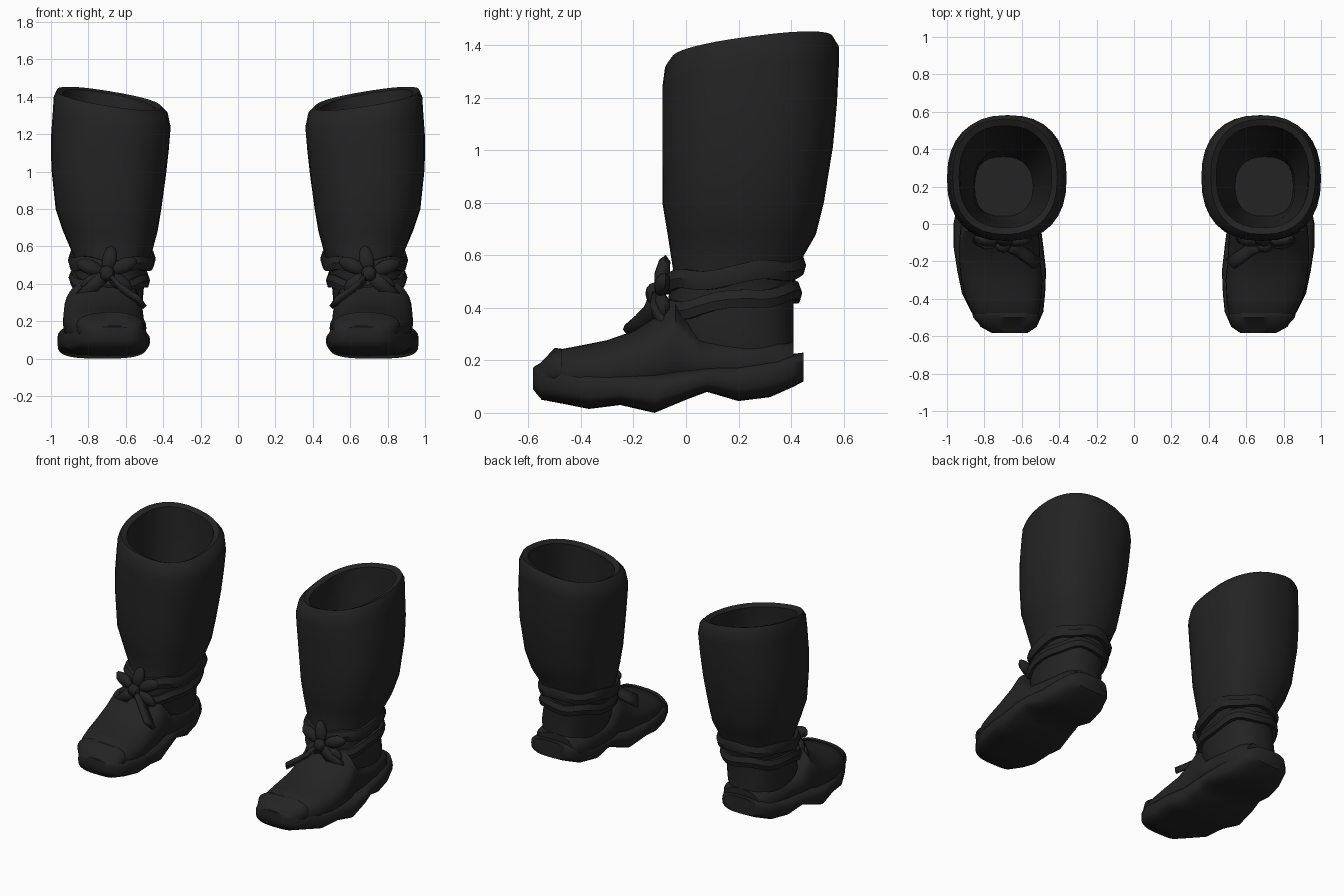
import bpy, bmesh, math
from mathutils import Vector, Matrix

if "Cube" in bpy.data.objects:
    bpy.data.objects.remove(bpy.data.objects["Cube"])

leather = bpy.data.materials.new("black_leather")
leather.diffuse_color = (0.017, 0.017, 0.017, 1)
leather.use_nodes = True
leather.node_tree.nodes["Principled BSDF"].inputs["Base Color"].default_value = leather.diffuse_color
N = 32


def finish(name, bm, angle=50, thickness=0):
    """Turn a bmesh into a named part, mirrored to make the second boot."""
    bmesh.ops.recalc_face_normals(bm, faces=bm.faces)
    me = bpy.data.meshes.new(name)
    bm.to_mesh(me)
    bm.free()
    ob = bpy.data.objects.new(name, me)
    bpy.context.collection.objects.link(ob)
    me.materials.append(leather)
    bpy.ops.object.select_all(action='DESELECT')
    ob.select_set(True)
    bpy.context.view_layer.objects.active = ob
    bpy.ops.object.shade_smooth_by_angle(angle=math.radians(angle))
    if thickness:
        s = ob.modifiers.new("thickness", 'SOLIDIFY')
        s.thickness, s.offset = thickness, 0
    m = ob.modifiers.new("pair", 'MIRROR')
    m.use_axis[0] = True
    m.use_mirror_merge = False
    return ob


def rounded(a, e):
    """Point on a unit superellipse."""
    c, s = math.cos(a), math.sin(a)
    return (math.copysign(abs(c) ** (2 / e), c), math.copysign(abs(s) ** (2 / e), s))


def loft(rings, cap=True, closed=False):
    bm = bmesh.new()
    vs = [[bm.verts.new(p) for p in r] for r in rings]
    pairs = list(zip(vs, vs[1:])) + ([(vs[-1], vs[0])] if closed else [])
    for a, b in pairs:
        n = len(a)
        for i in range(n):
            j = (i + 1) % n
            bm.faces.new((a[i], a[j], b[j], b[i]))
    if cap:
        bm.faces.new(vs[0])
        bm.faces.new(vs[-1])
    return bm


def loft_along_y(sections, e):
    rings = []
    for y, x0, x1, z0, z1 in sections:
        ring = []
        for i in range(N):
            u, v = rounded(math.tau * i / N, e)
            ring.append(((x0 + x1) / 2 + u * (x1 - x0) / 2, y,
                         (z0 + z1) / 2 + v * (z1 - z0) / 2))
        rings.append(ring)
    return loft(rings)


# Shaft: outside wall, rolled rim, inside wall (z, x0, x1, y0, y1)
outer = [(.15, .55, .85, .00, .41), (.30, .51, .89, -.06, .41),
         (.42, .50, .875, -.07, .41), (.55, .465, .88, -.05, .42),
         (.68, .43, .935, -.07, .495), (.80, .41, .975, -.09, .525),
         (1.0, .385, .998, -.09, .56), (1.15, .37, 1.0, -.09, .575),
         (1.28, .36, .99, -.09, .582)]
rim = [(1.355, .375, .985, -.08, .582), (1.39, .41, .97, -.055, .56),
       (1.375, .44, .935, -.02, .525)]
inner = [(1.2, .43, .93, -.03, .52), (.8, .46, .92, -.02, .47),
         (.6, .50, .86, .00, .40), (.4, .53, .85, .02, .38),
         (.31, .54, .86, .04, .36)]
rings = []
for z, x0, x1, y0, y1 in outer + rim + inner:
    tilt = min(1, max(0, (z - .8) / .5))
    ring = []
    for i in range(N):
        u, v = rounded(math.tau * i / N, 2.35)
        ring.append(((x0 + x1) / 2 + u * (x1 - x0) / 2,
                     (y0 + y1) / 2 + v * (y1 - y0) / 2,
                     z + tilt * (.045 * u + .04 * v)))
    rings.append(ring)
finish("boot_shaft", loft(rings))

# Foot upper
finish("foot_upper", loft_along_y([
    (-.55, .54, .80, .07, .175), (-.50, .51, .85, .06, .238),
    (-.40, .495, .90, .05, .257), (-.30, .49, .925, .05, .277),
    (-.20, .50, .935, .05, .312), (-.10, .505, .935, .05, .375),
    (-.04, .51, .93, .06, .435), (.05, .505, .92, .09, .30),
    (.20, .51, .90, .08, .295), (.35, .53, .88, .08, .29),
    (.41, .57, .84, .10, .27)], 2.3))

# Sole with a shallow arch before the heel
finish("sole", loft_along_y([
    (-.583, .57, .76, .09, .17), (-.55, .52, .82, .05, .188),
    (-.47, .485, .87, .035, .185), (-.37, .475, .92, .015, .17),
    (-.25, .47, .945, .03, .16), (-.12, .485, .965, .0, .16),
    (.0, .50, .965, .05, .17), (.08, .51, .95, .08, .18),
    (.20, .51, .93, .045, .19), (.32, .53, .91, .06, .21),
    (.41, .56, .88, .10, .225), (.448, .60, .84, .12, .23)], 3.2))

# Toe cap
finish("toe_cap", loft_along_y([
    (-.58, .585, .74, .10, .175), (-.555, .53, .81, .09, .19),
    (-.50, .505, .86, .09, .247), (-.475, .51, .865, .10, .245)], 2.6))


def shaft_size(z):
    """Shaft outline at a height, interpolated."""
    for a, b in zip(outer, outer[1:]):
        if z <= b[0]:
            t = (z - a[0]) / (b[0] - a[0])
            return [p + (q - p) * t for p, q in zip(a[1:], b[1:])]


# Ankle straps, rising towards the back
def strap(name, zc, half, rise, phase):
    rings = []
    for i in range(N):
        a = math.tau * i / N
        u, v = rounded(a, 2.35)
        z = zc + rise * v + .010 * math.sin(5 * a + phase)
        x0, x1, y0, y1 = shaft_size(z)
        ring = []
        for off, dz in ((-.02, -half), (.02, -half), (.03, 0), (.018, half), (-.02, half)):
            ring.append(((x0 + x1) / 2 + u * ((x1 - x0) / 2 + off),
                         (y0 + y1) / 2 + v * ((y1 - y0) / 2 + off), z + dz))
        rings.append(ring)
    finish(name, loft(rings, cap=False, closed=True), 35)


strap("upper_strap", .525, .036, .028, 0)
strap("lower_strap", .425, .034, .036, 2)


# Bow: flattened loops around a knot
def pad(name, centre, size, angle, lean=0):
    bm = bmesh.new()
    bmesh.ops.create_uvsphere(bm, u_segments=8, v_segments=6, radius=1)
    m = (Matrix.Translation(centre) @ Matrix.Rotation(-math.radians(angle), 4, 'Y')
         @ Matrix.Rotation(math.radians(lean), 4, 'Z')
         @ Matrix.Diagonal((*size, 1)))
    bmesh.ops.transform(bm, matrix=m, verts=bm.verts)
    finish(name, bm, 40)


knot = Vector((.70, -.105, .455))
for k, (angle, reach) in enumerate([(20, .10), (100, .075), (155, .10), (215, .085), (330, .085)]):
    r = math.radians(angle)
    pad(f"bow_loop_{k + 1}",
        knot + Vector((reach * math.cos(r), .015, reach * math.sin(r))),
        (.075, .030, .040), angle, 10)
pad("bow_knot", knot + Vector((0, -.015, 0)), (.042, .035, .042), 0)


# Loose ribbon ends
def ribbon(name, points, across):
    bm = bmesh.new()
    w = Vector(across)
    rows = [(bm.verts.new(Vector(p) - w), bm.verts.new(Vector(p) + w)) for p in points]
    for a, b in zip(rows, rows[1:]):
        bm.faces.new((a[0], a[1], b[1], b[0]))
    finish(name, bm, 40, .025)


ribbon("inner_ribbon_end", [(.68, -.11, .44), (.62, -.14, .37), (.57, -.175, .335),
                            (.515, -.215, .30)], (.018, -.022, .026))
ribbon("outer_ribbon_end", [(.72, -.11, .44), (.77, -.12, .39), (.81, -.10, .355),
                            (.84, -.075, .33)], (.025, -.005, .022))
